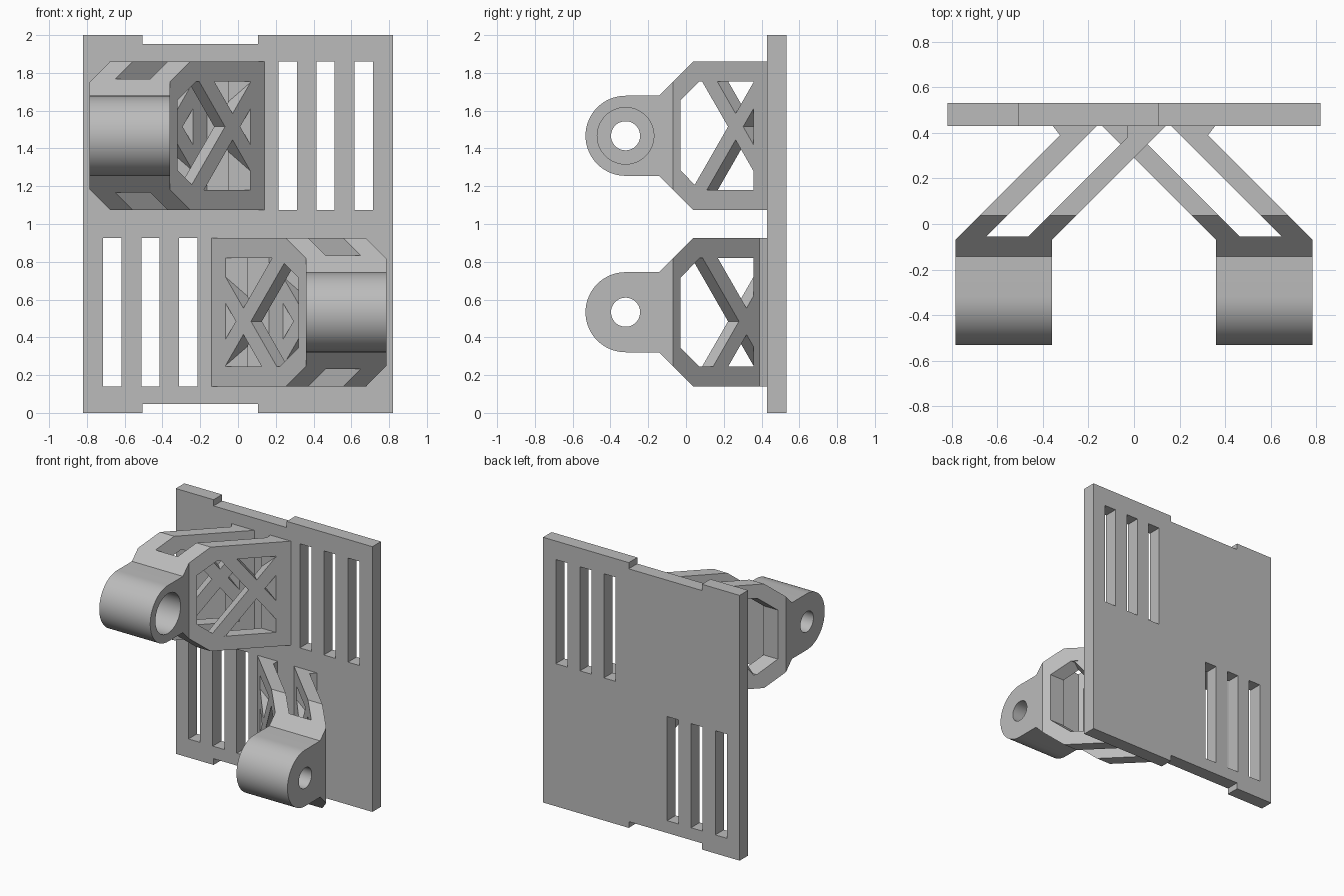
import bpy, bmesh
from math import pi, sin, cos, radians
from mathutils import Matrix

cube = bpy.data.objects.get("Cube")
if cube:
    bpy.data.objects.remove(cube, do_unlink=True)

grey = bpy.data.materials.new("matte_grey")
grey.use_nodes = True
colour = (0.5, 0.5, 0.5, 1)
grey.diffuse_color = colour
grey.node_tree.nodes["Principled BSDF"].inputs["Base Color"].default_value = colour

HALF_TURN = Matrix.Translation((0, 0, 1)) @ Matrix.Rotation(pi, 4, 'Y') @ Matrix.Translation((0, 0, -1))


def prism(name, points, axis, low, high, shift=(0, 0)):
    """Extrude a 2D outline along an axis; shift slants the far end."""
    place = {'x': lambda a, b, d: (d, a, b),
             'y': lambda a, b, d: (a, d, b),
             'z': lambda a, b, d: (a, b, d)}[axis]
    bm = bmesh.new()
    near = [bm.verts.new(place(a, b, low)) for a, b in points]
    far = [bm.verts.new(place(a + shift[0], b + shift[1], high)) for a, b in points]
    bm.faces.new(near)
    bm.faces.new(far[::-1])
    for i in range(len(points)):
        j = (i + 1) % len(points)
        bm.faces.new((near[i], near[j], far[j], far[i]))
    bmesh.ops.recalc_face_normals(bm, faces=bm.faces)
    mesh = bpy.data.meshes.new(name)
    bm.to_mesh(mesh)
    bm.free()
    mesh.materials.append(grey)
    obj = bpy.data.objects.new(name, mesh)
    bpy.context.collection.objects.link(obj)
    return obj


def combine(obj, tool, operation):
    """Apply a boolean and throw the tool away."""
    mod = obj.modifiers.new("cut", 'BOOLEAN')
    mod.operation, mod.object, mod.solver = operation, tool, 'EXACT'
    graph = bpy.context.evaluated_depsgraph_get()
    mesh = bpy.data.meshes.new_from_object(obj.evaluated_get(graph))
    obj.modifiers.clear()
    obj.data = mesh
    bpy.data.objects.remove(tool, do_unlink=True)


def arc(cy, cz, r, start, end, steps):
    return [(cy + r * cos(start + (end - start) * i / steps),
             cz + r * sin(start + (end - start) * i / steps)) for i in range(steps + 1)]


def circle(r):
    return arc(EYE_Y, MID, r, 0, 2 * pi, 48)[:-1]


def rect(x0, x1, z0, z1):
    return [(x0, z0), (x1, z0), (x1, z1), (x0, z1)]


MID, EYE_Y, EYE_R = 1.467, -0.32, 0.212
BOTTOM, TOP = 1.075, 1.86

# Back plate with edge notches and two groups of slots
plate = prism("back_plate", rect(-0.82, 0.82, 0, 2), 'y', 0.43, 0.532)
for z0, z1 in ((-0.1, 0.047), (1.953, 2.1)):
    combine(plate, prism("notch", rect(-0.505, 0.105, z0, z1), 'y', 0.3, 0.7), 'DIFFERENCE')
for x in (0.215, 0.415, 0.617):
    for turned in (False, True):
        slot = prism("slot", rect(x, x + 0.097, BOTTOM, TOP), 'y', 0.3, 0.7)
        if turned:
            slot.data.transform(HALF_TURN)
        combine(plate, slot, 'DIFFERENCE')

# Bracket body: side outline crossed with the forked plan outline
side = arc(EYE_Y, MID, EYE_R, pi / 2, 3 * pi / 2, 32) + [
    (-0.142, MID - EYE_R), (0.037, BOTTOM), (0.435, BOTTOM),
    (0.435, TOP), (0.037, TOP), (-0.142, MID + EYE_R)]
plan = [(-0.785, -0.6), (-0.36, -0.6), (-0.36, -0.07), (0.145, 0.435),
        (-0.03, 0.435), (-0.03, 0.38), (-0.465, -0.055), (-0.65, -0.055),
        (-0.16, 0.435), (-0.36, 0.435), (-0.325, 0.39), (-0.785, -0.07)]
bracket = prism("upper_bracket", side, 'x', -1, 0.5)
combine(bracket, prism("plan", plan, 'z', 0.9, 2), 'INTERSECT')

# Arm windows, pivot hole and counterbore
window = [(-0.03, 1.285), (0.073, 1.18), (0.357, 1.18), (0.357, 1.755), (0.07, 1.755), (-0.03, 1.655)]
combine(bracket, prism("window", window, 'x', -1, 0.5), 'DIFFERENCE')
combine(bracket, prism("hole", circle(0.077), 'x', -1, 0), 'DIFFERENCE')
combine(bracket, prism("counterbore", circle(0.15), 'x', -0.64, -0.2), 'DIFFERENCE')

# Crossed struts filling both arm windows
struts = []
W = 0.04
for arm, offset in (("inner", -0.29), ("outer", -0.595)):
    for way, y0, z0, y1, z1 in (("falling", 0.108, 1.785, 0.395, 1.284),
                                ("rising", 0.053, 1.15, 0.395, 1.746)):
        outline = [(y0 - W, z0), (y0 + W, z0), (y1 + W, z1), (y1 - W, z1)]
        strut = prism(f"upper_{arm}_{way}_strut", outline, 'x', -0.001, -0.059, (0.058, 0))
        # Lean the flat strut onto the diagonal face of the arm
        for v in strut.data.vertices:
            swept = 0.058 if v.co.x < -0.03 else 0
            v.co.x += v.co.y - swept + offset
        struts.append(strut)

# Lower bracket is the upper one turned half way round
for part in [bracket] + struts:
    copy = part.copy()
    copy.data = part.data.copy()
    copy.name = part.name.replace("upper", "lower")
    copy.data.transform(HALF_TURN)
    bpy.context.collection.objects.link(copy)
    if part is bracket:
        lower = copy

# Smooth round eyes, sharp edges elsewhere
bpy.ops.object.select_all(action='DESELECT')
for obj in (bracket, lower):
    obj.select_set(True)
bpy.context.view_layer.objects.active = bracket
bpy.ops.object.shade_smooth_by_angle(angle=radians(30))
